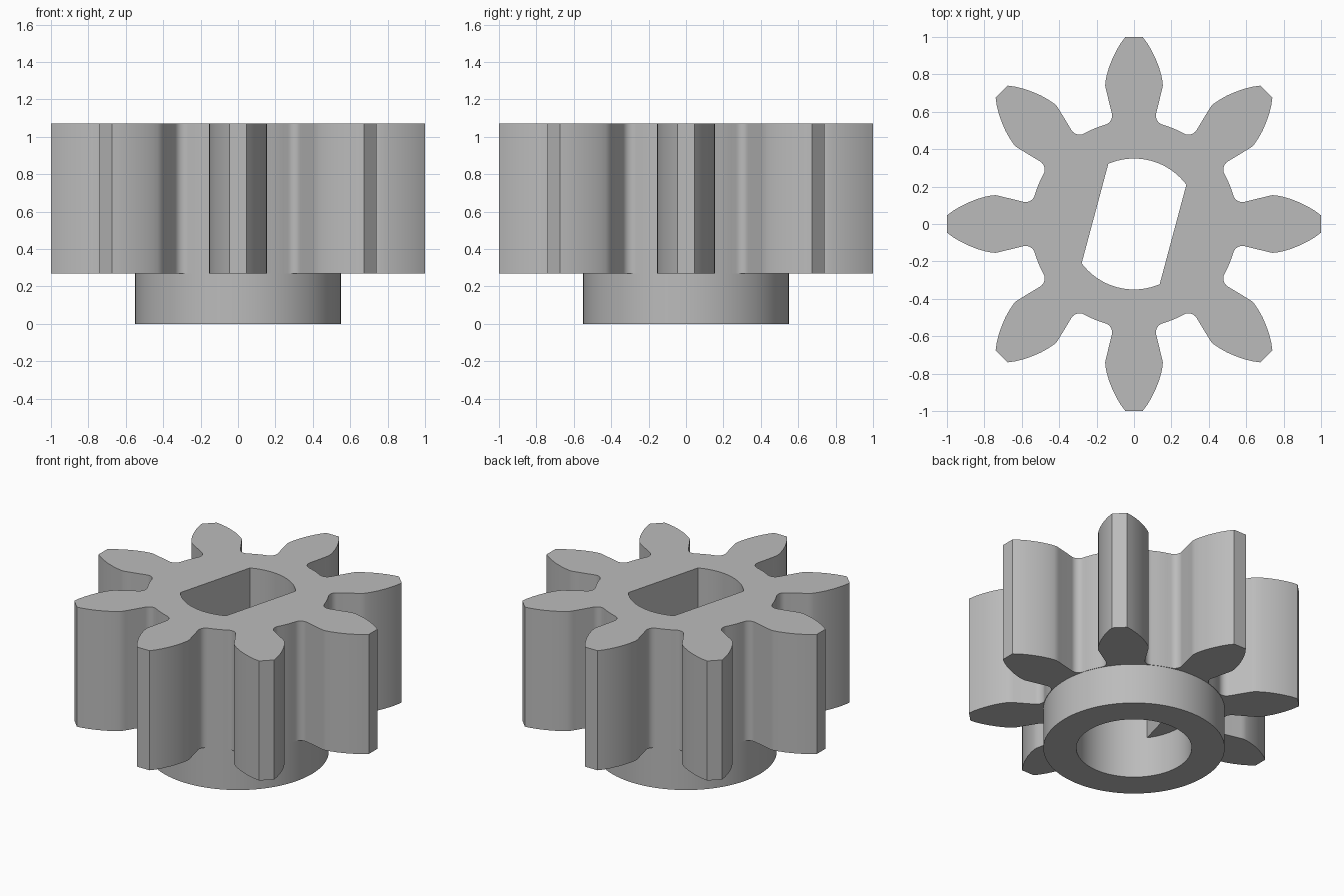
import bpy, bmesh, math
from math import radians, sin, cos

if "Cube" in bpy.data.objects:
    bpy.data.objects.remove(bpy.data.objects["Cube"])

TEETH = 8
Z_COLLAR, Z_TOP = 0.27, 1.07
R_COLLAR, R_BORE = 0.55, 0.35
ROOT_R = 0.5526

steel = bpy.data.materials.new("grey_metal")
steel.diffuse_color = (0.5, 0.5, 0.5, 1)
steel.use_nodes = True
steel.node_tree.nodes["Principled BSDF"].inputs["Base Color"].default_value = steel.diffuse_color


def polar(r, deg):
    return (r * cos(radians(deg)), r * sin(radians(deg)))


def arc(r, a0, a1, n):
    return [polar(r, a0 + (a1 - a0) * i / n) for i in range(n + 1)]


def ring(bm, pts, z):
    return [bm.verts.new((x, y, z)) for x, y in pts]


def wall(bm, lower, upper, closed=True, inward=False):
    """Side faces between two counter-clockwise rows of vertices."""
    n = len(lower)
    for i in range(n if closed else n - 1):
        j = (i + 1) % n
        quad = [lower[i], lower[j], upper[j], upper[i]]
        bm.faces.new(quad[::-1] if inward else quad)


def cap(bm, loops, up):
    """Flat face set between an outer loop and a hole loop."""
    edges = []
    for loop in loops:
        for i, v in enumerate(loop):
            w = loop[(i + 1) % len(loop)]
            edges.append(bm.edges.get((v, w)) or bm.edges.new((v, w)))
    made = bmesh.ops.triangle_fill(bm, use_beauty=True, use_dissolve=False, edges=edges)
    for f in made["geom"]:
        if isinstance(f, bmesh.types.BMFace):
            f.normal_update()
            if (f.normal.z > 0) != up:
                f.normal_flip()


def finish(bm, name):
    mesh = bpy.data.meshes.new(name)
    bm.to_mesh(mesh)
    bm.free()
    mesh.materials.append(steel)
    ob = bpy.data.objects.new(name, mesh)
    bpy.context.collection.objects.link(ob)
    bpy.ops.object.select_all(action='DESELECT')
    ob.select_set(True)
    bpy.context.view_layer.objects.active = ob
    bpy.ops.object.shade_smooth_by_angle(angle=radians(30))


# Half tooth pointing along +y: tip, curved flank, neck, root fillet
half = [(0.046, 1.0), (0.07, 0.968), (0.094, 0.928), (0.115, 0.885), (0.133, 0.84),
        (0.146, 0.795), (0.153, 0.76), (0.154, 0.74), (0.15, 0.72)]
half += [(0.167 + x, 0.579 + y) for x, y in arc(0.05, 166, 254, 8)]
half += [polar(ROOT_R, 90 - a) for a in (19, 22.5)]
tooth = half[::-1] + [(-x, y) for x, y in half[:-1]]

# Full outline, counter-clockwise
outline = []
for k in range(TEETH):
    c, s = cos(math.tau * k / TEETH), sin(math.tau * k / TEETH)
    outline += [(x * c - y * s, x * s + y * c) for x, y in tooth]

# Bore: two round sides and two flat sides
A0, A1 = 36.9, 113.1
rounds = [arc(R_BORE, A0 + t, A1 + t, 20) for t in (0, 180)]
flats = [arc(R_BORE, A1 + t, A0 + 180 + t, 26) for t in (0, 180)]

# Gear body
bm = bmesh.new()
low, high = ring(bm, outline, Z_COLLAR), ring(bm, outline, Z_TOP)
wall(bm, low, high)
hole_high = []
for rnd in rounds:
    hole_high.append(ring(bm, rnd, Z_TOP))
hole_low = [ring(bm, rnd, Z_COLLAR) for rnd in rounds]
for i in range(2):
    wall(bm, hole_low[i], hole_high[i], closed=False, inward=True)
    # flat side and the ledge under it
    a, b = hole_low[i][-1], hole_low[1 - i][0]
    c, d = hole_high[1 - i][0], hole_high[i][-1]
    bm.faces.new([d, c, b, a])
    mid = ring(bm, flats[i][1:-1], Z_COLLAR)
    bm.faces.new([b] + mid[::-1] + [a])
cap(bm, [high, hole_high[0] + hole_high[1]], True)
rim = ring(bm, arc(R_COLLAR, 0, 360, 96)[:-1], Z_COLLAR)
cap(bm, [low, rim], False)
finish(bm, "gear_body")

# Collar under the gear, with a round bore
bm = bmesh.new()
outer = arc(R_COLLAR, 0, 360, 96)[:-1]
inner = rounds[0][:-1] + flats[0][:-1] + rounds[1][:-1] + flats[1][:-1]
out_low, in_low = ring(bm, outer, 0), ring(bm, inner, 0)
wall(bm, out_low, ring(bm, outer, Z_COLLAR))
wall(bm, in_low, ring(bm, inner, Z_COLLAR), inward=True)
cap(bm, [out_low, in_low], False)
finish(bm, "collar")
